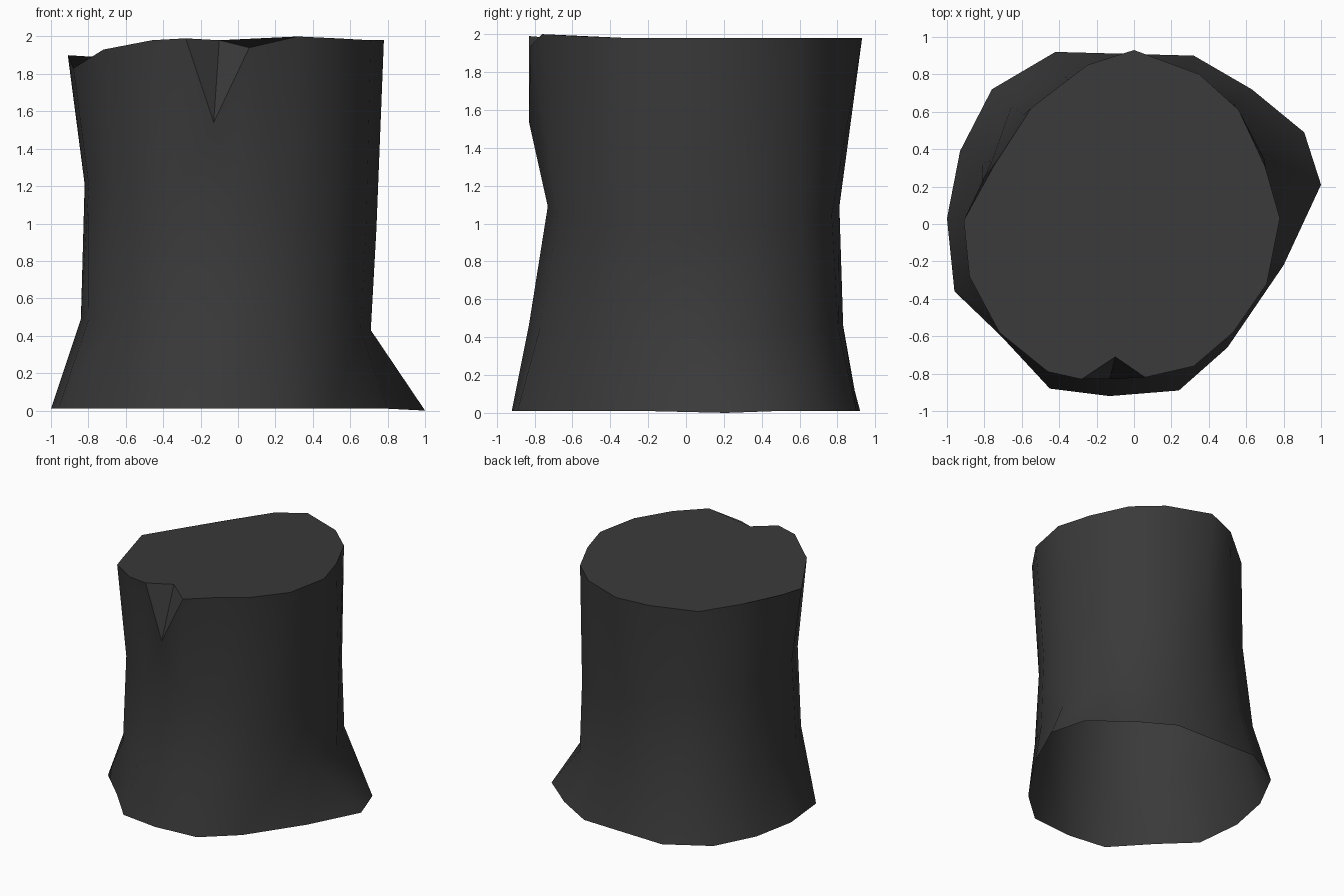
import bpy
import bmesh
from math import cos, sin, tau

default_cube = bpy.data.objects.get("Cube")
if default_cube:
    bpy.data.objects.remove(default_cube, do_unlink=True)

SIDES = 16
NOTCH = 12  # column of the front that is split by the crack

# Flared foot outline, counter-clockwise from the model's left (x, y)
FOOT = [(1, .21), (.91, .49), (.63, .72), (.32, .9), (-.05, .91), (-.42, .92),
        (-.76, .72), (-.93, .39), (-1, .03), (-.96, -.36), (-.71, -.6),
        (-.45, -.88), (-.13, -.92), (.24, -.89), (.5, -.66), (.8, -.22)]

# Uneven cut rim, same order (x, y, z); the crack replaces one column
RIM = [(.78, .03, 1.98), (.7, .31, 1.98), (.56, .61, 1.98), (.35, .8, 1.98),
       (0, .93, 1.98), (-.25, .85, 1.95), (-.55, .62, 1.89), (-.75, .31, 1.89),
       (-.91, .02, 1.9), (-.88, -.28, 1.83), (-.72, -.58, 1.93), (-.46, -.79, 1.98),
       None, (.32, -.76, 2), (.53, -.58, 1.99), (.71, -.32, 1.98)]

# Crack corners: two on the rim, one set inwards, one at the bottom tip
CRACK = {"left": (-.28, -.83, 1.99), "inner": (-.1, -.71, 1.98),
         "right": (.06, -.82, 1.94), "tip": (-.13, -.83, 1.54)}


def make_material(name, color):
    material = bpy.data.materials.new(name)
    material.use_nodes = True
    material.diffuse_color = color
    shader = next(n for n in material.node_tree.nodes if n.type == "BSDF_PRINCIPLED")
    shader.inputs["Base Color"].default_value = color
    return material


def waist_ring(bm, center, radii, height, tilt, bulges):
    """Elliptical trunk ring that rises towards -x, with a bulge per quadrant."""
    ring = []
    for i in range(SIDES):
        a = tau * i / SIDES
        bulge = bulges[i * 4 // SIDES] * sin(2 * a) ** 2
        ring.append(bm.verts.new((center[0] + (radii[0] + bulge) * cos(a),
                                  center[1] + (radii[1] + bulge) * sin(a),
                                  height - tilt * cos(a))))
    return ring


def bridge(bm, lower, upper, skip=()):
    """Join two rings with quads, leaving out the skipped columns."""
    for i in range(SIDES):
        if i not in skip:
            j = (i + 1) % SIDES
            bm.faces.new((lower[i], lower[j], upper[j], upper[i]))


bm = bmesh.new()

# Trunk rings from the ground up
foot = [bm.verts.new((x, y, 0 if x == 1 else .01)) for x, y in FOOT]
low = waist_ring(bm, (-.065, 0), (.775, .83), .46, .03, (.08, .06, .04, .01))
high = waist_ring(bm, (-.04, .04), (.78, .77), 1.09, .12, (.04, 0, .08, .01))
rim = [bm.verts.new(p) if p else None for p in RIM]
crack = {key: bm.verts.new(p) for key, p in CRACK.items()}
left, inner, right, tip = (crack[k] for k in ("left", "inner", "right", "tip"))

# Bark, open underneath
bridge(bm, foot, low)
bridge(bm, low, high)
bridge(bm, high, rim, skip=(NOTCH - 1, NOTCH))

# Bark on both sides of the crack
before, after = NOTCH - 1, NOTCH + 1
bm.faces.new((high[before], high[NOTCH], tip, left))
bm.faces.new((high[before], left, rim[before]))
bm.faces.new((high[NOTCH], high[after], right, tip))
bm.faces.new((high[after], rim[after], right))

# Inside faces of the crack, with crisp edges
for corners in ((left, tip, inner), (inner, tip, right)):
    for edge in bm.faces.new(corners).edges:
        edge.smooth = False

# Cut top
top = bm.faces.new(rim[:NOTCH] + [left, inner, right] + rim[after:])
for edge in top.edges:
    edge.smooth = False

mesh = bpy.data.meshes.new("tree_stump")
bm.to_mesh(mesh)
bm.free()

stump = bpy.data.objects.new("tree_stump", mesh)
bpy.context.collection.objects.link(stump)
mesh.materials.append(make_material("charcoal_bark", (.042, .042, .042, 1)))

# Smooth bark with sharp creases
bpy.ops.object.select_all(action="DESELECT")
stump.select_set(True)
bpy.context.view_layer.objects.active = stump
bpy.ops.object.shade_smooth_by_angle(angle=tau / 9, keep_sharp_edges=True)
